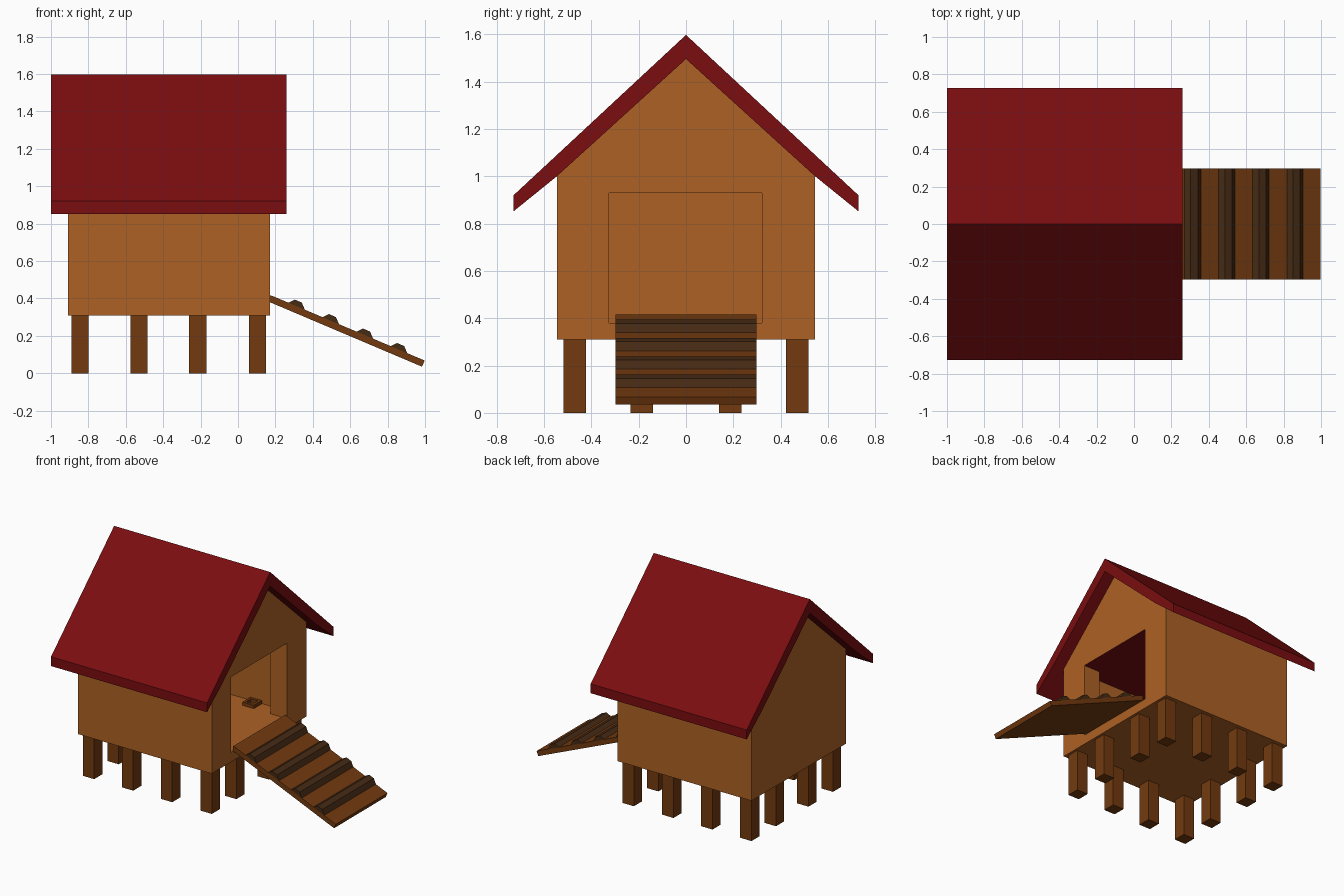
import bpy, bmesh

if "Cube" in bpy.data.objects:
    bpy.data.objects.remove(bpy.data.objects["Cube"])


def material(name, rgb):
    m = bpy.data.materials.new(name)
    m.diffuse_color = (*rgb, 1)
    m.use_nodes = True
    m.node_tree.nodes["Principled BSDF"].inputs["Base Color"].default_value = m.diffuse_color
    return m


TAN = material("tan_wood", (0.42, 0.12, 0.018))
RED = material("roof_red", (0.195, 0.004, 0.005))
BROWN = material("brown_wood", (0.17, 0.042, 0.005))
DARK = material("dark_wood", (0.06, 0.023, 0.007))


def prism(name, profile, start, end, axis, mat):
    """Extrude a closed 2D profile along axis (x: profile yz, y: xz, z: xy)."""
    place = {"x": lambda a, b, d: (d, a, b),
             "y": lambda a, b, d: (a, d, b),
             "z": lambda a, b, d: (a, b, d)}[axis]
    bm = bmesh.new()
    lo = [bm.verts.new(place(a, b, start)) for a, b in profile]
    hi = [bm.verts.new(place(a, b, end)) for a, b in profile]
    bm.faces.new(lo)
    bm.faces.new(hi)
    n = len(profile)
    for i in range(n):
        j = (i + 1) % n
        bm.faces.new((lo[i], lo[j], hi[j], hi[i]))
    bmesh.ops.recalc_face_normals(bm, faces=bm.faces)
    mesh = bpy.data.meshes.new(name)
    bm.to_mesh(mesh)
    bm.free()
    mesh.materials.append(mat)
    ob = bpy.data.objects.new(name, mesh)
    bpy.context.collection.objects.link(ob)
    return ob


def box(name, x0, x1, y0, y1, z0, z1, mat):
    return prism(name, [(x0, y0), (x1, y0), (x1, y1), (x0, y1)], z0, z1, "z", mat)


# gabled house body
house = prism("house_body", [(-0.545, 0.31), (0.545, 0.31), (0.545, 1.0),
                             (0, 1.495), (-0.545, 1.0)], -0.91, 0.17, "x", TAN)

# room and doorway cut out in one piece
room = prism("room_cutter", [(-0.78, -0.42), (0.035, -0.42), (0.035, -0.325), (0.4, -0.325),
                             (0.4, 0.322), (0.035, 0.322), (0.035, 0.42), (-0.78, 0.42)],
             0.38, 0.93, "z", TAN)
room.hide_render = True
cut = house.modifiers.new("room", "BOOLEAN")
cut.operation = "DIFFERENCE"
cut.solver = "EXACT"
cut.object = room
bpy.context.view_layer.objects.active = house
bpy.ops.object.modifier_apply(modifier=cut.name)
bpy.data.objects.remove(room, do_unlink=True)

# red ceiling inside the room
if len(house.data.materials) < 2:
    house.data.materials.append(RED)
house.data.materials[1] = RED
for f in house.data.polygons:
    f.material_index = 1 if f.normal.z < -0.9 and abs(f.center.z - 0.93) < 0.02 else 0

# roof with overhanging eaves
prism("roof", [(0, 1.597), (0.728, 0.92), (0.728, 0.852), (0.545, 1.0), (0, 1.495),
               (-0.545, 1.0), (-0.728, 0.852), (-0.728, 0.92)], -1.0, 0.26, "x", RED)

# stilts around the edge of the floor
xs = [-0.845, -0.53, -0.215, 0.105]
ys = [-0.47, -0.187, 0.187, 0.47]
for i, x in enumerate(xs):
    for j, y in enumerate(ys):
        if i in (0, 3) or j in (0, 3):
            box(f"leg_{i}_{j}", x - 0.046, x + 0.046, y - 0.047, y + 0.047, 0, 0.312, BROWN)

# ramp board and its foot cleats
prism("ramp", [(0.17, 0.38), (0.17, 0.416), (0.185, 0.413), (0.998, 0.068), (0.984, 0.035)],
      -0.298, 0.298, "y", BROWN)
for k in range(4):
    x, z = 0.268 + 0.1825 * k, 0.376 - 0.0774 * k
    prism(f"ramp_cleat_{k}", [(x, z), (x + 0.035, z + 0.018), (x + 0.073, z + 0.002),
                              (x + 0.09, z - 0.038)], -0.298, 0.298, "y", DARK)

# small open tray on the floor by the wall
tx, ty, r, w = -0.145, 0.37, 0.046, 0.018
for s in (-1, 1):
    a, b = sorted((s * r, s * (r - w)))
    box(f"tray_side_{s}", tx + a, tx + b, ty - r, ty + r, 0.38, 0.405, BROWN)
    box(f"tray_end_{s}", tx - r + w, tx + r - w, ty + a, ty + b, 0.38, 0.405, BROWN)
